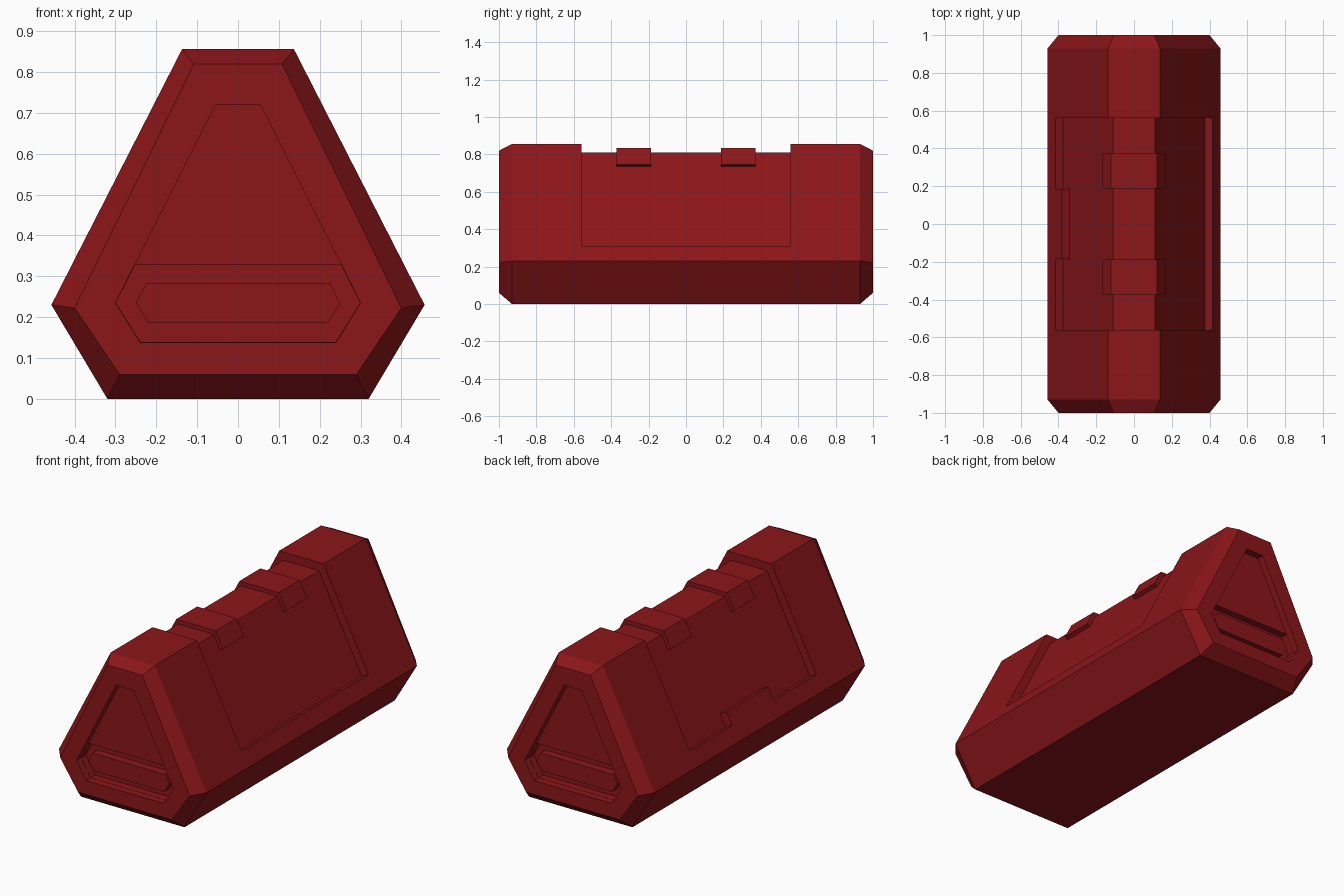
import bpy, bmesh

if "Cube" in bpy.data.objects:
    bpy.data.objects.remove(bpy.data.objects["Cube"])

red = bpy.data.materials.new("red_paint")
red.diffuse_color = (0.26, 0.008, 0.01, 1)
red.use_nodes = True
red.node_tree.nodes["Principled BSDF"].inputs["Base Color"].default_value = red.diffuse_color


def mirrored(half):
    """Close a right-hand half profile with its mirror image."""
    return half + [(-x, z) for x, z in reversed(half)]


def loft(name, sections):
    """Skin a list of (y, profile) sections and cap both ends."""
    bm = bmesh.new()
    rings = [[bm.verts.new((x, y, z)) for x, z in prof] for y, prof in sections]
    for a, b in zip(rings, rings[1:]):
        n = len(a)
        for i in range(n):
            j = (i + 1) % n
            bm.faces.new((a[i], a[j], b[j], b[i]))
    bm.faces.new(rings[0])
    bm.faces.new(rings[-1])
    bmesh.ops.recalc_face_normals(bm, faces=bm.faces)
    mesh = bpy.data.meshes.new(name)
    bm.to_mesh(mesh)
    bm.free()
    mesh.materials.append(red)
    obj = bpy.data.objects.new(name, mesh)
    bpy.context.collection.objects.link(obj)
    return obj


def prism(name, prof, y0, y1):
    return loft(name, [(y0, prof), (y1, prof)])


def cut(target, cutter):
    mod = target.modifiers.new("cut", 'BOOLEAN')
    mod.operation = 'DIFFERENCE'
    mod.solver = 'EXACT'
    mod.object = cutter
    bpy.context.view_layer.objects.active = target
    bpy.ops.object.modifier_apply(modifier=mod.name)
    bpy.data.objects.remove(cutter)


# Case body: six-sided bar with chamfered ends
hull = mirrored([(0.32, 0), (0.457, 0.23), (0.137, 0.856)])
end = mirrored([(0.29, 0.06), (0.40, 0.222), (0.108, 0.82)])
body = loft("case_body", [(-1, end), (-0.93, hull), (0.93, hull), (1, end)])

# Sunken lid area across the middle, over both slopes and the top
saddle = mirrored([(0.553, 1.0), (0.553, 0.381), (0.375, 0.29), (0.11, 0.81)])
cut(body, prism("lid_cutter", saddle, -0.56, 0.56))

# End recesses: shallow panel above, deeper handle pocket below with a grip bar
panel = mirrored([(0.24, 0.138), (0.30, 0.235), (0.055, 0.72)])
pocket = mirrored([(0.239, 0.139), (0.299, 0.235), (0.252, 0.328)])
grip = mirrored([(0.22, 0.185), (0.25, 0.235), (0.225, 0.283)])
for side, s in (("front", -1), ("back", 1)):
    cut(body, prism("panel_cutter", panel, s * 0.96, s * 1.1))
    cut(body, prism("pocket_cutter", pocket, s * 0.92, s * 1.1))
    prism(side + "_grip_bar", grip, s * 0.90, s * 0.965)

# Hinge straps wrapped over the top of the lid
strap = mirrored([(0.122, 0.833), (0.168, 0.745), (0.125, 0.722)])
for side, s in (("front", -1), ("back", 1)):
    prism(side + "_hinge_strap", strap, s * 0.187, s * 0.372)

# Clasp tab on the left slope, flush with the hull
tab = [(-0.416, 0.31), (-0.382, 0.377), (-0.325, 0.349), (-0.36, 0.281)]
prism("clasp_tab", tab, -0.185, 0.185)
